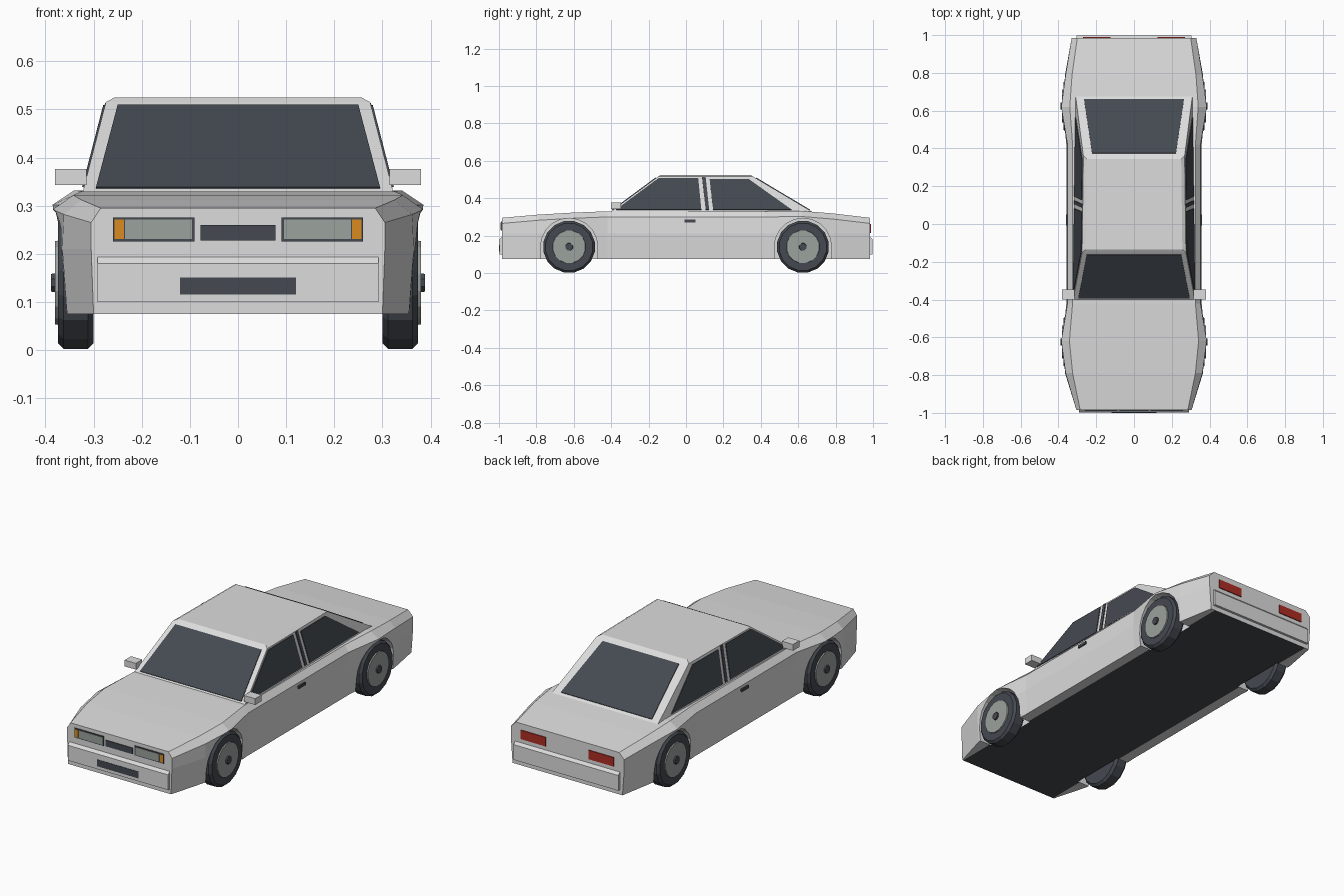
import bpy, bmesh, math
from mathutils import Vector

cube = bpy.data.objects.get("Cube")
if cube:
    bpy.data.objects.remove(cube, do_unlink=True)


def material(name, rgb):
    m = bpy.data.materials.new(name)
    m.use_nodes = True
    m.diffuse_color = (*rgb, 1)
    m.node_tree.nodes["Principled BSDF"].inputs["Base Color"].default_value = (*rgb, 1)
    return m


PAINT = material("silver_paint", (0.72, 0.72, 0.72))
DARK = material("dark_glass_and_rubber", (0.058, 0.068, 0.082))
GREY = material("lens_grey", (0.33, 0.36, 0.34))
AMBER = material("amber", (0.70, 0.26, 0.015))
RED = material("lamp_red", (0.42, 0.027, 0.018))


def finish(bm, name, *mats):
    bmesh.ops.recalc_face_normals(bm, faces=bm.faces)
    mesh = bpy.data.meshes.new(name)
    bm.to_mesh(mesh)
    bm.free()
    for m in mats:
        mesh.materials.append(m)
    obj = bpy.data.objects.new(name, mesh)
    bpy.context.collection.objects.link(obj)
    return obj


def loft(name, rings, *mats):
    """Skin closed rings of points and cap both ends."""
    bm = bmesh.new()
    rows = [[bm.verts.new(p) for p in ring] for ring in rings]
    n = len(rows[0])
    for a, b in zip(rows, rows[1:]):
        for i in range(n):
            j = (i + 1) % n
            bm.faces.new((a[i], a[j], b[j], b[i]))
    bm.faces.new(rows[0])
    bm.faces.new(rows[-1])
    return finish(bm, name, *mats)


def prism(name, points, offset, mat):
    """Extrude a flat outline along an offset."""
    pts = [Vector(p) for p in points]
    return loft(name, [pts, [p + Vector(offset) for p in pts]], mat)


def box(name, x, y, z, mat):
    outline = [(x[0], y[0], z[0]), (x[1], y[0], z[0]), (x[1], y[0], z[1]), (x[0], y[0], z[1])]
    return prism(name, outline, (0, y[1] - y[0], 0), mat)


def disc_part(name, profile, y, z, side, mat, sides=16):
    """Turned part on a sideways axle; profile holds (x, radius) pairs."""
    rings = []
    for x, r in profile:
        angles = [math.tau * (i + 0.5) / sides for i in range(sides)]
        rings.append([(side * x, y + r * math.cos(a), z + r * math.sin(a)) for a in angles])
    return loft(name, rings, mat)


# Lower body: stations of y, sill, waist, shoulder and deck half widths, deck height
FLOOR = 0.075
stations = [
    (-0.985, 0.300, 0.305, 0.305, 0.285, 0.295),
    (-0.79, 0.355, 0.365, 0.362, 0.325, 0.312),
    (-0.62, 0.360, 0.378, 0.385, 0.342, 0.322),
    (-0.42, 0.350, 0.358, 0.352, 0.325, 0.330),
    (0.42, 0.350, 0.358, 0.352, 0.325, 0.330),
    (0.62, 0.360, 0.378, 0.385, 0.340, 0.332),
    (0.79, 0.355, 0.365, 0.362, 0.328, 0.318),
    (0.985, 0.320, 0.330, 0.330, 0.300, 0.295),
]
rings = []
for y, sill, waist, shoulder, deck, top in stations:
    half = [(0.295, FLOOR), (sill, FLOOR), (waist, 0.21), (shoulder, top - 0.03), (deck, top)]
    rings.append([(x, y, z) for x, z in half] + [(-x, y, z) for x, z in reversed(half)])
body = loft("body", rings, PAINT, DARK)
for f in body.data.polygons:
    if f.normal.z < -0.9 and abs(f.center.x) < 0.2:
        f.material_index = 1

# Wheel arches cut from the body
AXLE, HUB_Z, ARCH = 0.625, 0.14, 0.153
cutters = []
for side in (-1, 1):
    for y in (-AXLE, AXLE):
        arc = [(y + ARCH * math.cos(math.pi * i / 10), HUB_Z + ARCH * math.sin(math.pi * i / 10))
               for i in range(11)]
        arc += [(y - ARCH, 0), (y + ARCH, 0)]
        cutter = prism("arch_cutter", [(side * 0.285, a, b) for a, b in arc], (side * 0.3, 0, 0), PAINT)
        cutter.hide_render = True
        mod = body.modifiers.new("arch", "BOOLEAN")
        mod.operation, mod.solver, mod.object = "DIFFERENCE", "EXACT", cutter
        cutters.append(cutter)
bpy.context.view_layer.update()
cut_mesh = bpy.data.meshes.new_from_object(body.evaluated_get(bpy.context.evaluated_depsgraph_get()))
body.modifiers.clear()
body.data = cut_mesh
for c in cutters:
    bpy.data.objects.remove(c, do_unlink=True)


# Cabin: flat sides leaning inwards, chamfered roof
def cabin_x(y, z):
    return 0.317 - 0.013 * y - 0.24 * (z - 0.33)


def cabin_ring(front, back, z, inset=0.0):
    xf, xb = cabin_x(front, z) - inset, cabin_x(back, z) - inset
    return [(-xf, front, z), (xf, front, z), (xb, back, z), (-xb, back, z)]


loft("cabin", [cabin_ring(-0.4135, 0.687, 0.32), cabin_ring(-0.15, 0.36, 0.515),
               cabin_ring(-0.135, 0.345, 0.525, 0.016)], PAINT)


# Front and rear glass lie on the sloping cabin ends
def end_glass(name, base_y, top_y, low, high):
    pts = []
    for t, w in ((0.03, low), (0.955, high)):
        y, z = base_y + (top_y - base_y) * t, 0.33 + 0.185 * t
        pts += [(-w, y, z), (w, y, z)] if t < 0.5 else [(w, y, z), (-w, y, z)]
    out = Vector((0, math.copysign(0.185, base_y), abs(top_y - base_y))).normalized()
    prism(name, pts, out * 0.004, DARK)


end_glass("windscreen", -0.40, -0.15, 0.295, 0.25)
end_glass("rear_window", 0.67, 0.36, 0.265, 0.222)

# Side glass outlines as (y, z)
side_glass = {
    "front_side_window": [(-0.375, 0.338), (-0.145, 0.508), (0.065, 0.508), (0.082, 0.338)],
    "door_pillar_strip": [(0.105, 0.338), (0.086, 0.512), (0.105, 0.512), (0.124, 0.338)],
    "rear_side_window": [(0.145, 0.338), (0.126, 0.502), (0.335, 0.502), (0.565, 0.338)],
}

for side, label in ((-1, "right"), (1, "left")):
    out = Vector((side, 0.013, 0.24)).normalized() * 0.004
    for part, outline in side_glass.items():
        prism(f"{part}_{label}", [(side * cabin_x(y, z), y, z) for y, z in outline], out, DARK)

    # Mirrors and door handles
    box(f"mirror_{label}", (side * 0.315, side * 0.38), (-0.40, -0.347), (0.343, 0.376), PAINT)
    box(f"door_handle_{label}", (side * 0.345, side * 0.36), (-0.008, 0.05), (0.271, 0.286), DARK)

    # Wheels
    for y, end in ((-AXLE, "front"), (AXLE, "rear")):
        tyre = [(0.30, 0.128), (0.312, 0.14), (0.362, 0.14), (0.374, 0.128)]
        disc_part(f"{end}_tyre_{label}", tyre, y, HUB_Z, side, DARK)
        disc_part(f"{end}_wheel_disc_{label}", [(0.37, 0.09), (0.38, 0.088)], y, HUB_Z, side, GREY)
        disc_part(f"{end}_hub_{label}", [(0.375, 0.022), (0.388, 0.02)], y, HUB_Z, side, DARK, 8)

    # Lamps
    box(f"headlamp_frame_{label}", (side * 0.09, side * 0.26), (-0.989, -0.984), (0.226, 0.276), DARK)
    box(f"headlamp_{label}", (side * 0.096, side * 0.235), (-0.991, -0.985), (0.231, 0.271), GREY)
    box(f"indicator_{label}", (side * 0.237, side * 0.257), (-0.991, -0.985), (0.231, 0.271), AMBER)
    box(f"tail_lamp_{label}", (side * 0.125, side * 0.27), (0.984, 0.99), (0.215, 0.262), RED)

# Bumpers with a sloping top edge
for s, name in ((-1, "front_bumper"), (1, "rear_bumper")):
    w = 0.292 if s < 0 else 0.305
    edge = [(0.98, 0.10), (0.998, 0.10), (0.998, 0.18), (0.98, 0.199)]
    prism(name, [(-w, s * y, z) for y, z in edge], (2 * w, 0, 0), PAINT)

# Grille and lower intake
box("grille", (-0.078, 0.078), (-0.989, -0.984), (0.228, 0.26), DARK)
box("lower_intake", (-0.12, 0.12), (-1.0, -0.995), (0.116, 0.151), DARK)
